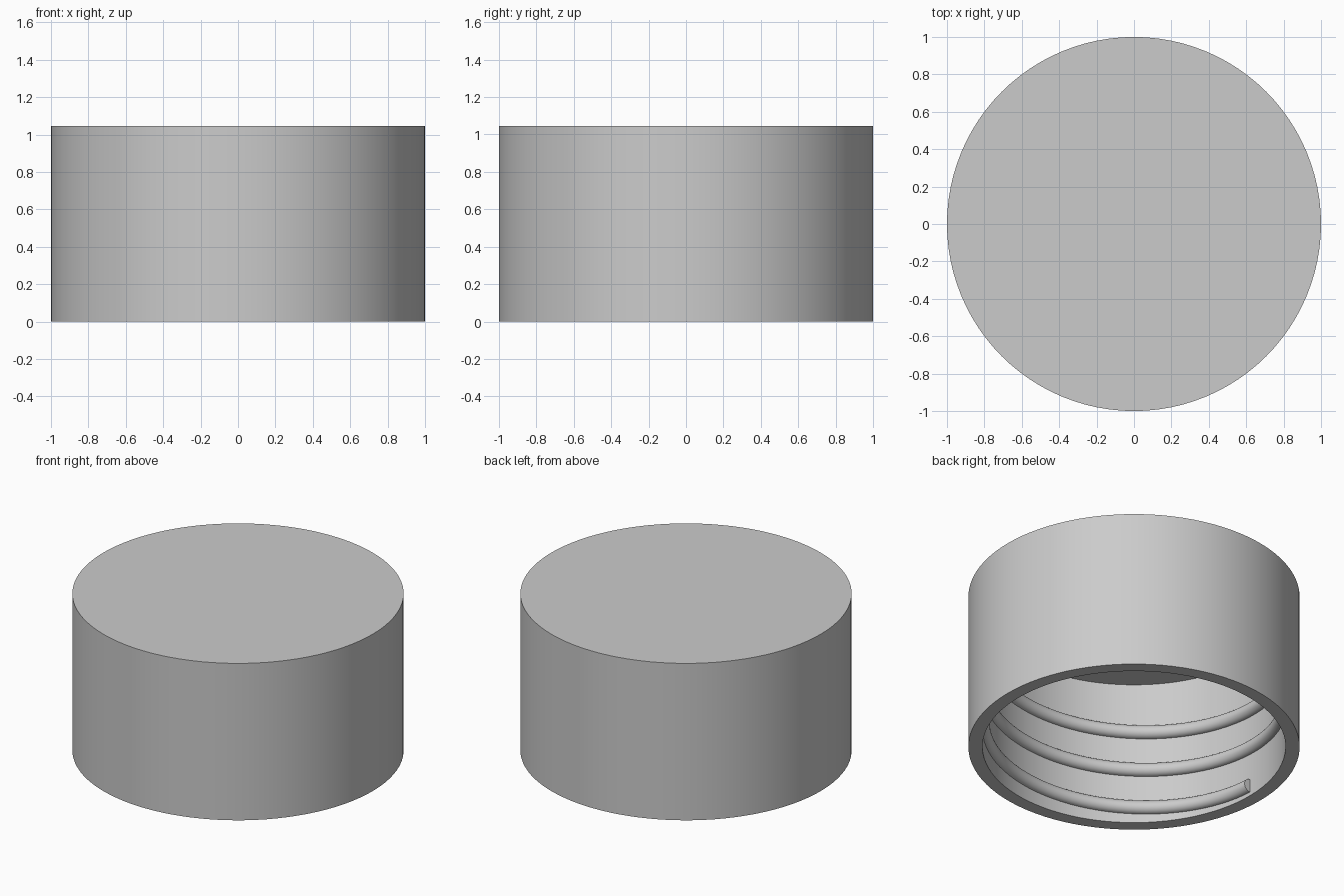
import bpy, bmesh, math

cube = bpy.data.objects.get("Cube")
if cube:
    bpy.data.objects.remove(cube, do_unlink=True)

SIDES = 96
OUTER, INNER = 1.0, 0.915
HEIGHT, CEILING = 1.045, 0.96
PITCH, RIDGE = 0.262, 0.044

grey = bpy.data.materials.new("grey plastic")
grey.use_nodes = True
colour = (0.6, 0.6, 0.6, 1)
grey.diffuse_color = colour
grey.node_tree.nodes["Principled BSDF"].inputs["Base Color"].default_value = colour


def finish(bm, name):
    bmesh.ops.recalc_face_normals(bm, faces=bm.faces)
    mesh = bpy.data.meshes.new(name)
    bm.to_mesh(mesh)
    bm.free()
    mesh.materials.append(grey)
    obj = bpy.data.objects.new(name, mesh)
    bpy.context.collection.objects.link(obj)
    bpy.ops.object.select_all(action='DESELECT')
    obj.select_set(True)
    bpy.context.view_layer.objects.active = obj
    bpy.ops.object.shade_smooth_by_angle(angle=math.radians(35))
    return obj


def ring(bm, r, z):
    return [bm.verts.new((r * math.cos(a), r * math.sin(a), z))
            for a in (math.tau * i / SIDES for i in range(SIDES))]


# Cap shell: closed top, hollow from below
bm = bmesh.new()
rings = [ring(bm, r, z) for r, z in
         [(OUTER, HEIGHT), (OUTER, 0), (INNER, 0), (INNER, CEILING)]]
for a, b in zip(rings, rings[1:]):
    for i in range(SIDES):
        j = (i + 1) % SIDES
        bm.faces.new((a[i], a[j], b[j], b[i]))
bm.faces.new(rings[0])
bm.faces.new(rings[-1])
finish(bm, "cap_shell")

# Screw thread: half-round ridge swept up the inner wall
bm = bmesh.new()
TURNS, START_ANGLE, START_Z, ARC = 2.5, math.pi, 0.068, 12
sections = []
for i in range(int(TURNS * SIDES) + 1):
    turn = i / SIDES
    a = START_ANGLE + math.tau * turn
    section = []
    for k in range(ARC + 1):
        t = math.pi * (k / ARC - 0.5)
        # the two edge points sink slightly into the wall
        r = INNER - RIDGE * math.cos(t) + (0.004 if k in (0, ARC) else 0)
        z = START_Z + PITCH * turn + RIDGE * math.sin(t)
        section.append(bm.verts.new((r * math.cos(a), r * math.sin(a), z)))
    sections.append(section)
for a, b in zip(sections, sections[1:]):
    for k in range(ARC + 1):
        n = (k + 1) % (ARC + 1)
        bm.faces.new((a[k], a[n], b[n], b[k]))
bm.faces.new(sections[0])
bm.faces.new(sections[-1])
finish(bm, "screw_thread")
